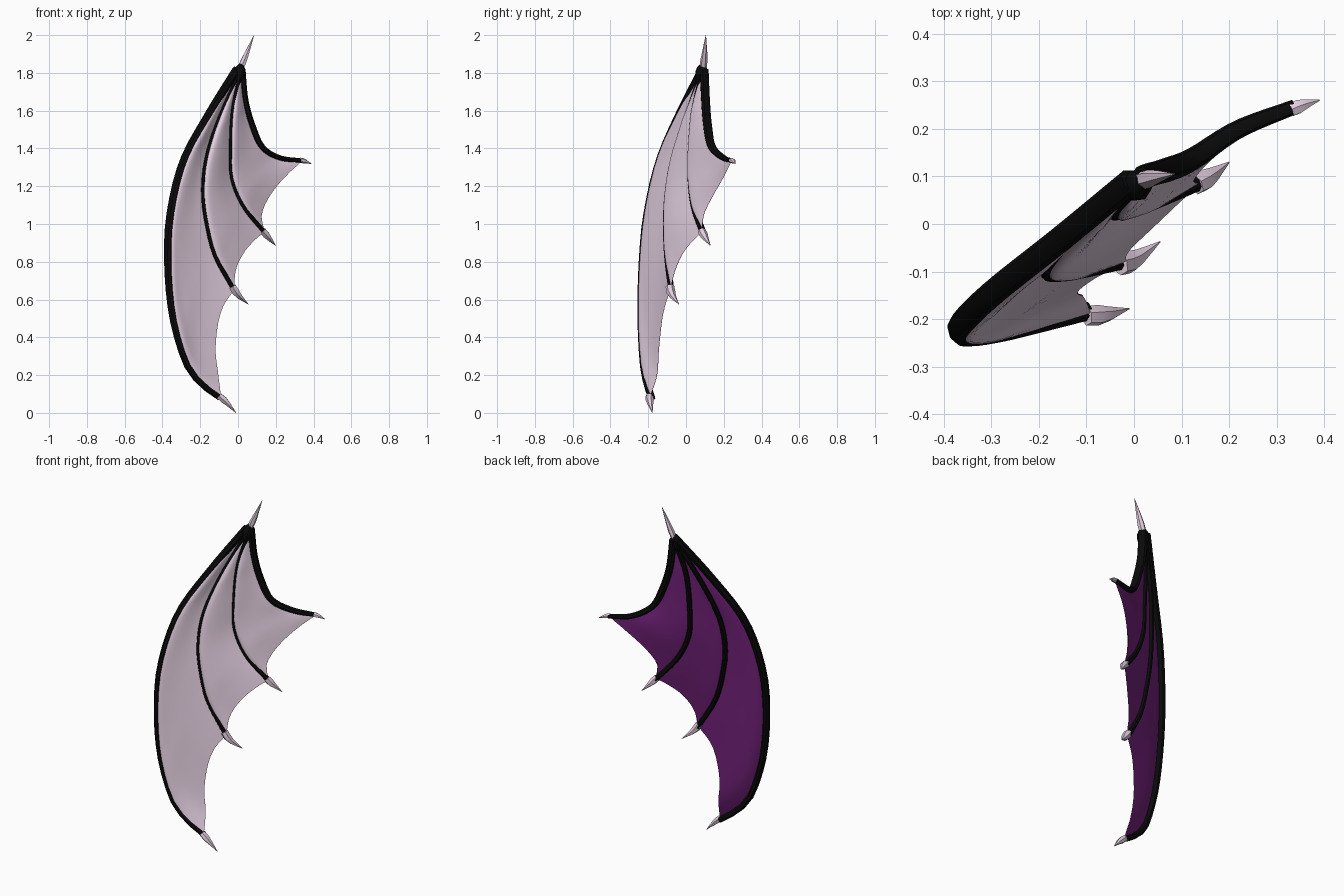
import bpy, bmesh, math
from mathutils import Vector as V

if "Cube" in bpy.data.objects:
    bpy.data.objects.remove(bpy.data.objects["Cube"])

BACK = V((-0.53, 0.85, 0)).normalized()   # direction the purple side faces


def material(name, rgb):
    m = bpy.data.materials.new(name)
    m.diffuse_color = (*rgb, 1)
    m.use_nodes = True
    m.node_tree.nodes["Principled BSDF"].inputs["Base Color"].default_value = m.diffuse_color
    return m


PALE = material("pale_lavender", (0.76, 0.62, 0.74))
PURPLE = material("deep_purple", (0.175, 0.016, 0.20))
BLACK = material("black_bone", (0.003, 0.003, 0.003))


def spline(pts, n):
    """Smooth path through pts, resampled to n+1 evenly spaced points."""
    p = [V(q) for q in pts]
    p = [2 * p[0] - p[1]] + p + [2 * p[-1] - p[-2]]
    dense = []
    for i in range(1, len(p) - 2):
        a, b, c, d = p[i - 1:i + 3]
        for k in range(20):
            t = k / 20
            dense.append(0.5 * (2 * b + (c - a) * t + (2 * a - 5 * b + 4 * c - d) * t * t
                                + (3 * b - a - 3 * c + d) * t ** 3))
    dense.append(p[-2])
    run = [0]
    for a, b in zip(dense, dense[1:]):
        run.append(run[-1] + (b - a).length)
    out, j = [], 0
    for i in range(n + 1):
        s = run[-1] * i / n
        while j < len(run) - 2 and run[j + 1] < s:
            j += 1
        out.append(dense[j].lerp(dense[j + 1], (s - run[j]) / (run[j + 1] - run[j])))
    return out


def finish(bm, name, mat, angle=40):
    me = bpy.data.meshes.new(name)
    bm.to_mesh(me)
    bm.free()
    me.materials.append(mat)
    ob = bpy.data.objects.new(name, me)
    bpy.context.collection.objects.link(ob)
    bpy.context.view_layer.objects.active = ob
    ob.select_set(True)
    bpy.ops.object.shade_smooth_by_angle(angle=math.radians(angle))
    ob.select_set(False)
    return ob


def tube(name, path, radii, mat, deep=1.3, sides=8):
    """Oval tube along a path, deeper across the wing than along it."""
    bm = bmesh.new()
    rings = []
    for i, c in enumerate(path):
        t = (path[min(i + 1, len(path) - 1)] - path[max(i - 1, 0)]).normalized()
        side = t.cross(BACK).normalized()
        up = side.cross(t).normalized()
        r = radii[i]
        rings.append([bm.verts.new(c + side * r * math.cos(a) + up * r * deep * math.sin(a))
                      for a in (2 * math.pi * k / sides for k in range(sides))])
    for a, b in zip(rings, rings[1:]):
        for k in range(sides):
            l = (k + 1) % sides
            bm.faces.new((a[k], a[l], b[l], b[k]))
    bm.faces.new(rings[0])
    bm.faces.new(rings[-1])
    bmesh.ops.recalc_face_normals(bm, faces=bm.faces)
    return finish(bm, name, mat)


# Bone paths, all fanning out from the wrist at the top
N = 24
paths = {
    "leading": [(0.0, .08, 1.82), (-.148, -.042, 1.58), (-.282, -.148, 1.33), (-.35, -.212, 1.05),
                (-.363, -.238, .79), (-.338, -.246, .51), (-.27, -.236, .27), (-.195, -.218, .16),
                (-.09, -.192, .08)],
    "middle": [(.008, .083, 1.81), (-.105, -.002, 1.555), (-.17, -.072, 1.34), (-.185, -.103, 1.16),
               (-.165, -.111, 1.0), (-.12, -.105, .83), (-.02, -.083, .65)],
    "inner": [(.015, .085, 1.81), (-.03, .042, 1.61), (-.04, .022, 1.39), (-.032, .02, 1.235),
              (.03, .038, 1.09), (.14, .085, .955)],
    "arm": [(.02, .093, 1.82), (.035, .1, 1.66), (.07, .11, 1.53), (.125, .133, 1.41),
            (.22, .195, 1.35), (.34, .243, 1.335)],
}
bones = {k: spline(p, N) for k, p in paths.items()}

# name: (start radius, end radius, backward shift)
sizes = {"leading": (.021, .016, .012), "middle": (.014, .014, .006),
         "inner": (.014, .015, .006), "arm": (.02, .012, .004)}
for k, (r0, r1, shift) in sizes.items():
    radii = [r0 + (r1 - r0) * max(0, i / N * 2 - 1) for i in range(N + 1)]
    tube(k + "_bone", [p + BACK * shift for p in bones[k]], radii, BLACK)

# Wrist knuckle where the bones meet
tube("wrist_knuckle", spline([(-.005, .072, 1.75), (.005, .082, 1.8), (.018, .09, 1.845)], 4),
     [.018, .027, .032, .028, .014], BLACK, deep=1.1)

# Claws: short tapered horns at each bone end
claws = {
    "wrist": ((.012, .09, 1.82), (.045, .098, 1.9), (.085, .105, 2.0), .016),
    "leading": ((-.1, -.193, .09), (-.06, -.19, .055), (-.01, -.178, .0), .018),
    "middle": ((-.03, -.085, .67), (.0, -.075, .625), (.055, -.037, .575), .02),
    "inner": ((.13, .083, .965), (.16, .1, .93), (.2, .13, .885), .019),
    "arm": ((.33, .24, 1.338), (.355, .25, 1.332), (.39, .26, 1.318), .013),
}
for k, (a, b, c, r) in claws.items():
    tube(k + "_claw", spline([a, b, c], 4), [r, r * 1.05, r * .75, r * .4, .001], PALE,
         deep=1.2, sides=6)


# One skin between two neighbouring bones, scalloped along its free edge
def skin(name, left, right, edge, puff, mat, m=18):
    A, B = bones[left], bones[right]
    T = spline([A[-1]] + edge + [B[-1]], 60)
    bm = bmesh.new()
    grid = []
    for i in range(N + 1):
        u = i / N
        rise = puff * min(1, u * 4) * min(1, (1 - u) * 5 + .1)
        row = []
        for j in range(m + 1):
            v = .5 - .5 * math.cos(math.pi * j / m)
            w = round(v * 60)
            p = A[i].lerp(B[i], v) + (T[w] - A[-1].lerp(B[-1], w / 60)) * u ** 2
            # steep beside the left bone, gentle towards the right one
            p -= BACK * rise * v ** .4 * (1 - v) / .433
            row.append(bm.verts.new(p))
        grid.append(row)
    for i in range(N):
        for j in range(m):
            bm.faces.new((grid[i][j], grid[i + 1][j], grid[i + 1][j + 1], grid[i][j + 1]))
    bm.normal_update()
    # turn the skin outward: pale to the front, purple to the back
    if sum(f.normal.dot(BACK) * f.calc_area() for f in bm.faces) * puff > 0:
        bmesh.ops.reverse_faces(bm, faces=bm.faces)
    finish(bm, name, mat, 60)


panels = {
    "outer": ("leading", "middle", [(-.105, -.153, .2), (-.12, -.143, .34),
                                    (-.103, -.127, .49), (-.07, -.107, .58)]),
    "middle": ("middle", "inner", [(-.012, -.055, .76), (.035, -.01, .855), (.1, .05, .925)]),
    "inner": ("inner", "arm", [(.125, .095, 1.05), (.165, .14, 1.145), (.24, .195, 1.24)]),
}
for k, (left, right, edge) in panels.items():
    skin(k + "_membrane_front", left, right, edge, .026, PALE)
    skin(k + "_membrane_back", left, right, edge, -.005, PURPLE)
